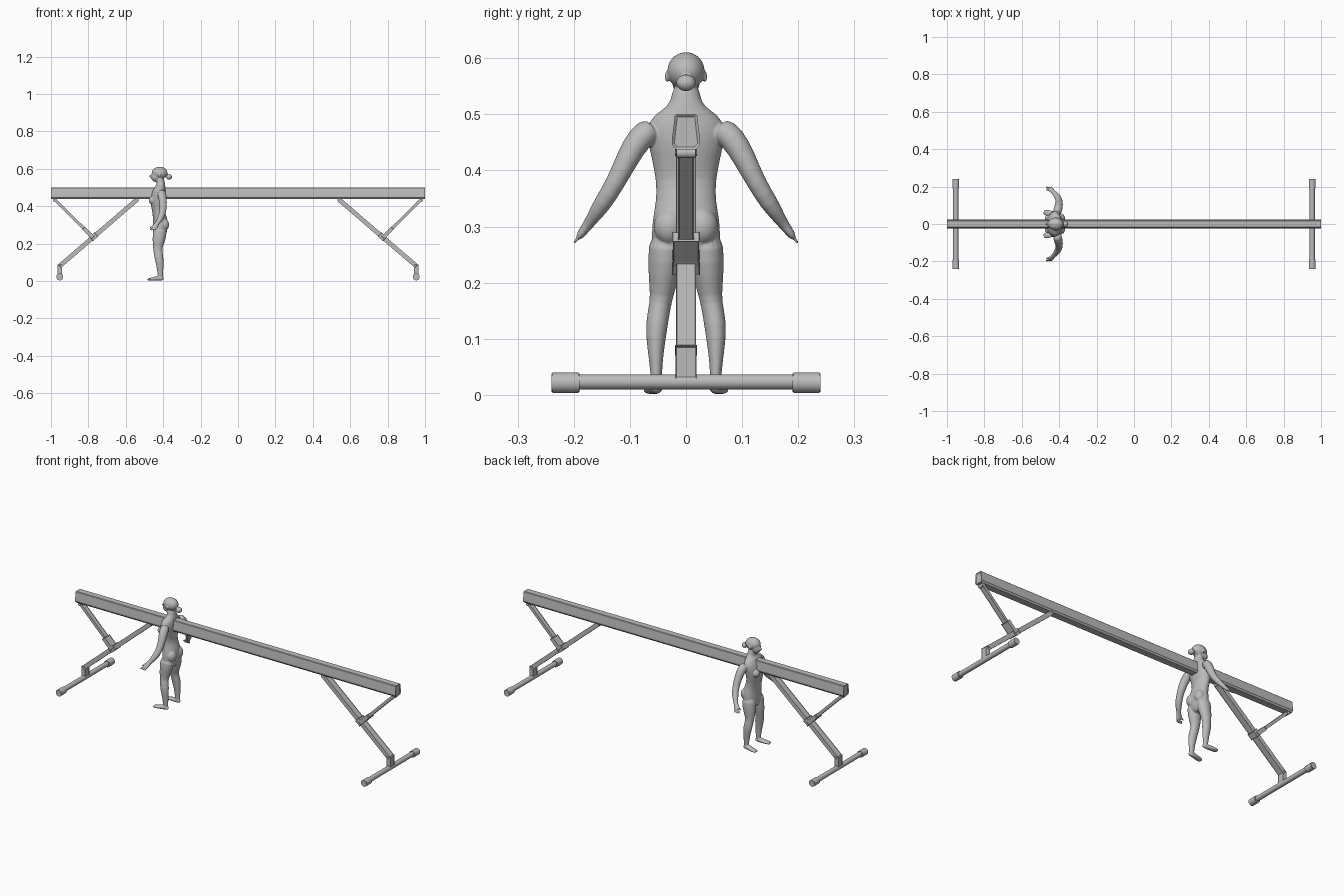
import bpy, bmesh
from math import cos, sin, pi
from mathutils import Vector, Matrix

if "Cube" in bpy.data.objects:
    bpy.data.objects.remove(bpy.data.objects["Cube"], do_unlink=True)

grey = bpy.data.materials.new("plain_grey")
grey.use_nodes = True
grey.diffuse_color = (0.5, 0.5, 0.5, 1)
grey.node_tree.nodes["Principled BSDF"].inputs["Base Color"].default_value = grey.diffuse_color

X, Y, Z = Vector((1, 0, 0)), Vector((0, 1, 0)), Vector((0, 0, 1))


def finish(bm, name):
    """Turn a bmesh into a named grey object."""
    bmesh.ops.recalc_face_normals(bm, faces=bm.faces)
    mesh = bpy.data.meshes.new(name)
    bm.to_mesh(mesh)
    bm.free()
    mesh.materials.append(grey)
    obj = bpy.data.objects.new(name, mesh)
    bpy.context.collection.objects.link(obj)
    return obj


def smooth(obj):
    bpy.ops.object.select_all(action='DESELECT')
    obj.select_set(True)
    bpy.context.view_layer.objects.active = obj
    bpy.ops.object.shade_smooth_by_angle()


def bar(name, start, end, width, depth):
    """Rectangular bar between two points, width measured along y."""
    p, q = Vector(start), Vector(end)
    along = (q - p).normalized()
    side = along.cross(Y)
    bm = bmesh.new()
    bmesh.ops.create_cube(bm, size=1)
    for v in bm.verts:
        v.co = ((p + q) / 2 + along * v.co.z * (q - p).length
                + Y * v.co.y * width + side * v.co.x * depth)
    bmesh.ops.bevel(bm, geom=bm.edges[:], offset=0.002, segments=1, affect='EDGES')
    return finish(bm, name)


def rod(name, centre, radius, length, bevel=0.001):
    """Cylinder lying along y."""
    bm = bmesh.new()
    bmesh.ops.create_cone(bm, cap_ends=True, segments=32, radius1=radius, radius2=radius,
                          depth=length, matrix=Matrix.Translation(centre) @ Matrix.Rotation(pi / 2, 4, 'X'))
    rims = [e for e in bm.edges if abs((e.verts[0].co - e.verts[1].co).y) < length / 2]
    bmesh.ops.bevel(bm, geom=rims, offset=bevel, segments=2, affect='EDGES')
    smooth(finish(bm, name))


def tube(bm, rows, ref=X, side=1, segments=16):
    """Loft elliptical rings; each row is x, y, z, radius along ref, radius across."""
    centres = [Vector((r[0], r[1] * side, r[2])) for r in rows]
    rings = []
    for i, row in enumerate(rows):
        t = (centres[min(i + 1, len(rows) - 1)] - centres[max(i - 1, 0)]).normalized()
        a = (ref - t * ref.dot(t)).normalized()
        b = t.cross(a)
        rings.append([bm.verts.new(centres[i] + a * row[3] * cos(k * 2 * pi / segments)
                                   + b * row[4] * sin(k * 2 * pi / segments))
                      for k in range(segments)])
    for low, high in zip(rings, rings[1:]):
        for k in range(segments):
            n = (k + 1) % segments
            bm.faces.new((low[k], low[n], high[n], high[k]))
    bm.faces.new(rings[0][::-1])
    bm.faces.new(rings[-1])


def ball(bm, centre, radii):
    bmesh.ops.create_uvsphere(bm, u_segments=20, v_segments=12, radius=1,
                              matrix=Matrix.Translation(centre) @ Matrix.Diagonal((*radii, 1)))


# Beam: padded section, wider low down, with recessed end plates
bm = bmesh.new()
half = [(0.017, 0.5), (0.02, 0.497), (0.025, 0.455), (0.025, 0.446), (0.018, 0.437)]
outline = half + [(-y, z) for y, z in reversed(half)]
section = bm.faces.new([bm.verts.new((-1, y, z)) for y, z in outline])
extruded = bmesh.ops.extrude_face_region(bm, geom=[section])
bmesh.ops.translate(bm, vec=X * 2, verts=[g for g in extruded["geom"] if isinstance(g, bmesh.types.BMVert)])
if section.is_valid is False or not any(len(f.verts) > 4 and f.calc_center_median().x < 0 for f in bm.faces):
    bmesh.ops.holes_fill(bm, edges=bm.edges)
bm.normal_update()
bmesh.ops.recalc_face_normals(bm, faces=bm.faces)
ends = [f for f in bm.faces if len(f.verts) > 4]
bmesh.ops.inset_individual(bm, faces=ends, thickness=0.005, depth=-0.004)
finish(bm, "beam")

# Folding legs, the same at both ends
for s, end in ((1, "left"), (-1, "right")):
    ankle = Vector((0.953 * s, 0, 0.08))
    hip = Vector((0.54 * s, 0, 0.435))
    joint = ankle.lerp(hip, 0.43)
    tip = Vector((0.98 * s, 0, 0.435))
    bar(end + "_post", (ankle.x, 0, 0.022), ankle + Z * 0.006, 0.037, 0.02)
    bar(end + "_main_leg", ankle, hip, 0.036, 0.02)
    bar(end + "_brace", joint, tip, 0.028, 0.012)
    bar(end + "_brace_sleeve", joint, joint.lerp(tip, 0.24), 0.046, 0.018)
    bar(end + "_clamp", ankle.lerp(hip, 0.41), ankle.lerp(hip, 0.47), 0.046, 0.026)
    rod(end + "_leg_hinge", hip, 0.009, 0.04)
    rod(end + "_brace_hinge", tip - Z * 0.004, 0.009, 0.034)
    rod(end + "_foot_bar", (ankle.x, 0, 0.023), 0.0135, 0.44)
    for side, label in ((1, "back"), (-1, "front")):
        rod(end + "_" + label + "_foot_cap", (ankle.x, 0.215 * side, 0.0215), 0.0185, 0.05, 0.002)

# Standing figure, facing -x: torso and neck
bm = bmesh.new()
torso = [(0.225, -0.42, 0.028, 0.045), (0.26, -0.418, 0.038, 0.064), (0.31, -0.412, 0.043, 0.062),
         (0.345, -0.42, 0.036, 0.054), (0.38, -0.428, 0.032, 0.054), (0.42, -0.43, 0.041, 0.062),
         (0.46, -0.425, 0.042, 0.072), (0.49, -0.418, 0.034, 0.068), (0.507, -0.413, 0.026, 0.045),
         (0.52, -0.413, 0.023, 0.026), (0.56, -0.42, 0.022, 0.024)]
tube(bm, [(x, 0, z, depth, width) for z, x, depth, width in torso])

# Head, jaw, nose and hair bun
ball(bm, (-0.419, 0, 0.577), (0.043, 0.034, 0.034))
ball(bm, (-0.438, 0, 0.558), (0.028, 0.025, 0.029))
ball(bm, (-0.467, 0, 0.56), (0.007, 0.005, 0.007))
ball(bm, (-0.368, 0, 0.556), (0.016, 0.018, 0.015))

for s in (1, -1):
    # Ear, chest and seat
    ball(bm, (-0.42, 0.034 * s, 0.567), (0.007, 0.004, 0.01))
    ball(bm, (-0.457, 0.028 * s, 0.43), (0.021, 0.022, 0.021))
    ball(bm, (-0.397, 0.029 * s, 0.3), (0.029, 0.029, 0.034))
    # Leg
    tube(bm, [(-0.415, 0.036, 0.29, 0.038, 0.03), (-0.42, 0.037, 0.24, 0.038, 0.032),
              (-0.428, 0.042, 0.19, 0.029, 0.024), (-0.43, 0.045, 0.165, 0.023, 0.019),
              (-0.422, 0.053, 0.125, 0.025, 0.021), (-0.417, 0.054, 0.08, 0.019, 0.015),
              (-0.415, 0.053, 0.04, 0.015, 0.01), (-0.414, 0.053, 0.012, 0.014, 0.011)], side=s)
    # Foot
    tube(bm, [(-0.395, 0.052, 0.012, 0.009, 0.009), (-0.42, 0.053, 0.016, 0.015, 0.012),
              (-0.45, 0.057, 0.011, 0.01, 0.016), (-0.475, 0.062, 0.008, 0.007, 0.016),
              (-0.484, 0.063, 0.007, 0.005, 0.012)], ref=Z, side=s)
    # Arm and palm
    tube(bm, [(-0.412, 0.055, 0.478, 0.024, 0.024), (-0.406, 0.083, 0.46, 0.024, 0.024),
              (-0.4, 0.105, 0.42, 0.021, 0.021), (-0.4, 0.127, 0.375, 0.018, 0.017),
              (-0.41, 0.148, 0.342, 0.018, 0.017), (-0.425, 0.165, 0.317, 0.013, 0.012),
              (-0.435, 0.174, 0.304, 0.011, 0.01), (-0.443, 0.183, 0.292, 0.017, 0.008),
              (-0.452, 0.191, 0.281, 0.017, 0.007)], side=s)
    # Fingers and thumb
    for k in range(4):
        spread = (k - 1.5) * 0.0085
        tube(bm, [(-0.449 + spread, 0.187, 0.287, 0.004, 0.004),
                  (-0.459 + spread * 1.1, 0.202, 0.267, 0.0035, 0.0035)], side=s, segments=8)
    tube(bm, [(-0.446, 0.178, 0.298, 0.005, 0.005), (-0.475, 0.184, 0.282, 0.004, 0.004)],
         ref=Z, side=s, segments=8)

# Blend the body parts into one smooth skin
figure = finish(bm, "figure")
figure.modifiers.new("round", 'SUBSURF').levels = 1
figure.modifiers["round"].render_levels = 1
skin = figure.modifiers.new("skin", 'REMESH')
skin.mode = 'VOXEL'
skin.voxel_size = 0.0024
skin.use_smooth_shade = True
relax = figure.modifiers.new("relax", 'SMOOTH')
relax.factor = 0.5
relax.iterations = 5
